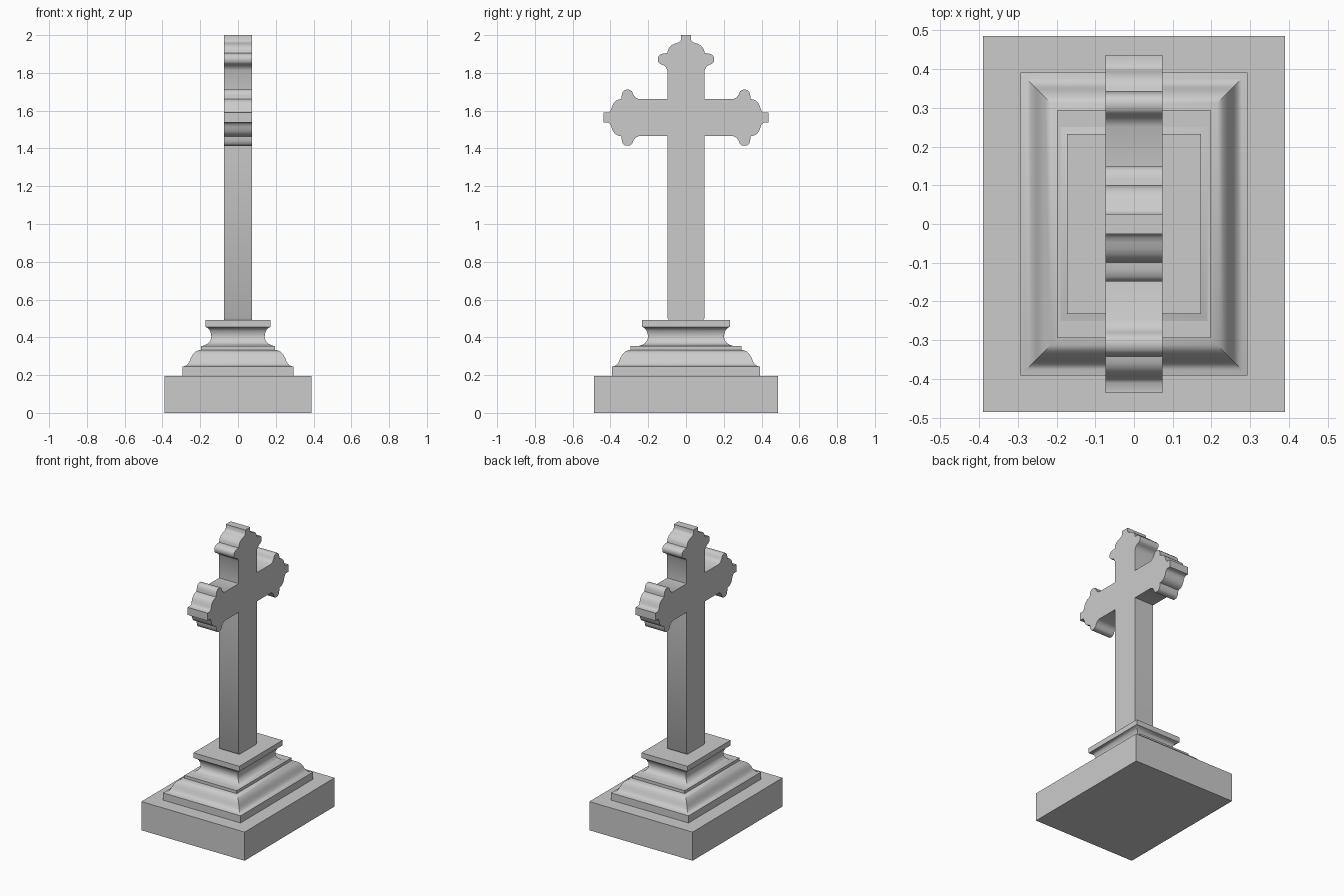
import bpy, bmesh, math
from mathutils import Vector

if "Cube" in bpy.data.objects:
    bpy.data.objects.remove(bpy.data.objects["Cube"])

stone = bpy.data.materials.new("grey_stone")
stone.use_nodes = True
GREY = (0.6, 0.6, 0.6, 1)
stone.diffuse_color = GREY
stone.node_tree.nodes["Principled BSDF"].inputs["Base Color"].default_value = GREY


def finish(name, bm, smooth=True):
    bmesh.ops.recalc_face_normals(bm, faces=bm.faces)
    mesh = bpy.data.meshes.new(name)
    bm.to_mesh(mesh)
    bm.free()
    mesh.materials.append(stone)
    obj = bpy.data.objects.new(name, mesh)
    bpy.context.collection.objects.link(obj)
    if smooth:
        bpy.ops.object.select_all(action="DESELECT")
        obj.select_set(True)
        bpy.context.view_layer.objects.active = obj
        bpy.ops.object.shade_smooth_by_angle(angle=math.radians(40))
    return obj


def rect_loft(name, profile, depth_extra, smooth=True):
    """Sweep a (half width, height) profile around a rectangle."""
    bm = bmesh.new()
    rings = [[bm.verts.new((sx * w, sy * (w + depth_extra), z))
              for sx, sy in ((-1, -1), (1, -1), (1, 1), (-1, 1))]
             for w, z in profile]
    for low, high in zip(rings, rings[1:]):
        for i in range(4):
            j = (i + 1) % 4
            bm.faces.new((low[i], low[j], high[j], high[i]))
    bm.faces.new(rings[0][::-1])
    bm.faces.new(rings[-1])
    return finish(name, bm, smooth)


# Stepped base
rect_loft("plinth", [(0.39, 0), (0.39, 0.196)], 0.096, smooth=False)
rect_loft("lower_moulding", [
    (0.293, 0.196), (0.293, 0.245), (0.278, 0.249), (0.266, 0.258), (0.257, 0.272),
    (0.25, 0.29), (0.241, 0.307), (0.23, 0.32), (0.215, 0.329), (0.197, 0.334),
    (0.197, 0.354)], 0.098)
rect_loft("neck_and_cap", [
    (0.19, 0.354), (0.172, 0.36), (0.157, 0.369), (0.146, 0.383), (0.141, 0.4),
    (0.143, 0.42), (0.15, 0.438), (0.16, 0.45), (0.173, 0.455), (0.173, 0.491)], 0.06)

# Budded cross: one arm end as (inset from tip, half width), repeated three times
HALF, REACH, CENTRE, THICK = 0.098, 0.437, 1.563, 0.074
bud = [(0, 0.026), (0.026, 0.026), (0.036, 0.034), (0.042, 0.048), (0.047, 0.064),
       (0.055, 0.078), (0.066, 0.089), (0.08, 0.096), (0.095, 0.099), (0.097, 0.118),
       (0.102, 0.136), (0.112, 0.146), (0.126, 0.149), (0.142, 0.147), (0.152, 0.138),
       (0.158, 0.122), (0.168, 0.108), (0.186, HALF)]
arm = [(REACH - d, -w) for d, w in reversed(bud)] + [(REACH - d, w) for d, w in bud]

outline = [(-0.09, 0.491), (0.09, 0.491), (HALF, 0.503)]
for angle in (0, 90, 180):
    c, s = round(math.cos(math.radians(angle))), round(math.sin(math.radians(angle)))
    outline.append((HALF * (c + s), CENTRE + HALF * (s - c)))
    outline += [(u * c - v * s, CENTRE + u * s + v * c) for u, v in arm]
outline += [(-HALF, CENTRE - HALF), (-HALF, 0.503)]

bm = bmesh.new()
front = bm.faces.new([bm.verts.new((-THICK, y, z)) for y, z in outline])
sides = bmesh.ops.extrude_face_region(bm, geom=[front], use_keep_orig=True)
moved = [g for g in sides["geom"] if isinstance(g, bmesh.types.BMVert)]
bmesh.ops.translate(bm, verts=moved, vec=Vector((2 * THICK, 0, 0)))
finish("cross", bm)
